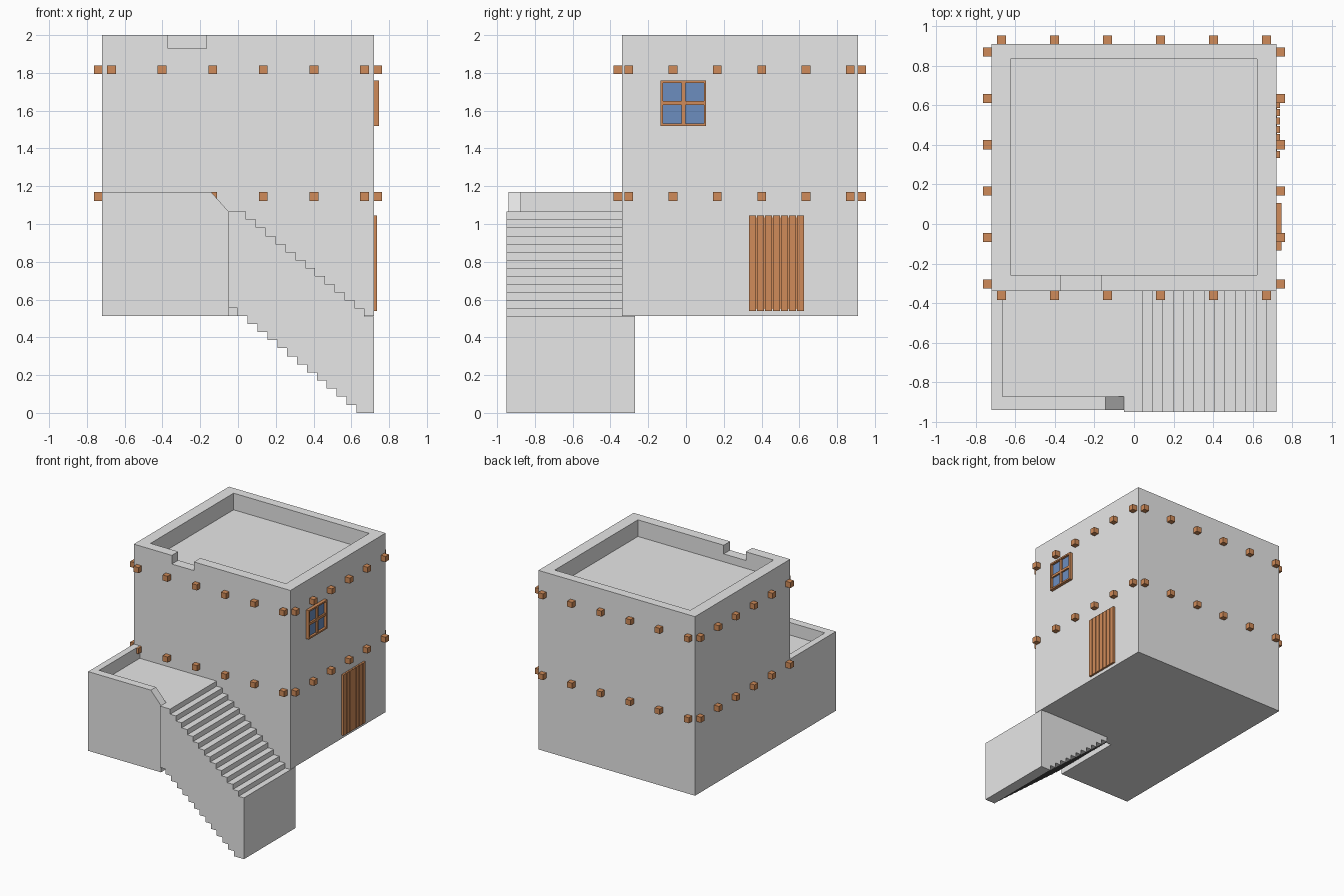
import bpy
import bmesh
from mathutils import Vector

if "Cube" in bpy.data.objects:
    bpy.data.objects.remove(bpy.data.objects["Cube"], do_unlink=True)


def material(name, rgb):
    m = bpy.data.materials.new(name)
    m.use_nodes = True
    m.diffuse_color = (*rgb, 1)
    m.node_tree.nodes["Principled BSDF"].inputs["Base Color"].default_value = (*rgb, 1)
    return m


PLASTER = material("pale plaster", (0.8, 0.8, 0.8))
WOOD = material("warm wood", (0.63, 0.26, 0.1))
GLASS = material("blue glass", (0.15, 0.27, 0.52))


def finish(name, bm, mat):
    bmesh.ops.recalc_face_normals(bm, faces=bm.faces)
    mesh = bpy.data.meshes.new(name)
    bm.to_mesh(mesh)
    bm.free()
    mesh.materials.append(mat)
    ob = bpy.data.objects.new(name, mesh)
    bpy.context.collection.objects.link(ob)
    return ob


def add_box(bm, lo, hi):
    lo, hi = Vector(lo), Vector(hi)
    verts = bmesh.ops.create_cube(bm, size=1)["verts"]
    bmesh.ops.scale(bm, vec=hi - lo, verts=verts)
    bmesh.ops.translate(bm, vec=(lo + hi) / 2, verts=verts)


def boxes(name, mat, *corners):
    bm = bmesh.new()
    for lo, hi in corners:
        add_box(bm, lo, hi)
    return finish(name, bm, mat)


def extrude_profile(name, mat, points, y0, y1):
    """Extrude an XZ outline along y."""
    bm = bmesh.new()
    face = bm.faces.new([bm.verts.new((x, y0, z)) for x, z in points])
    ext = bmesh.ops.extrude_face_region(bm, geom=[face], use_keep_orig=True)["geom"]
    moved = [g for g in ext if isinstance(g, bmesh.types.BMVert)]
    bmesh.ops.translate(bm, vec=(0, y1 - y0, 0), verts=moved)
    return finish(name, bm, mat)


def carve(ob, lo, hi):
    cutter = boxes("cutter", PLASTER, (lo, hi))
    cutter.hide_render = True
    mod = ob.modifiers.new("carve", "BOOLEAN")
    mod.operation = "DIFFERENCE"
    mod.solver = "EXACT"
    mod.object = cutter
    bpy.context.view_layer.objects.active = ob
    bpy.ops.object.modifier_apply(modifier=mod.name)
    bpy.data.objects.remove(cutter, do_unlink=True)


# House body with sunken roof and a notch in the front parapet
X, FRONT, BACK, BASE = 0.72, -0.34, 0.91, 0.512
house = boxes("house_body", PLASTER, ((-X, FRONT, BASE), (X, BACK, 2)))
carve(house, (-0.625, -0.257, 1.862), (0.622, 0.835, 2.2))
carve(house, (-0.37, -0.5, 1.928), (-0.167, -0.2, 2.2))

# Raised terrace with a low parapet that slopes down to the stairs
DECK = 1.066
terrace = extrude_profile("terrace", PLASTER, [
    (-X, BASE), (-0.05, BASE), (-0.05, DECK), (-0.143, 1.17), (-X, 1.17)], -0.94, FRONT)
carve(terrace, (-0.665, -0.873, DECK), (0.2, -0.2, 1.4))

# Staircase with stepped treads and a stepped underside
STEPS, RUN, RISE = 13, 0.0524, 0.0428
outline = [(-0.05, DECK)]
for i in range(STEPS):
    x = 0.042 + i * RUN
    outline += [(x, DECK - i * RISE), (x, DECK - (i + 1) * RISE)]
outline += [(X, DECK - STEPS * RISE), (X, 0)]
for i in range(STEPS):
    x = 0.627 - i * RUN
    outline += [(x, i * RISE), (x, (i + 1) * RISE)]
outline.append((-0.05, STEPS * RISE))
extrude_profile("staircase", PLASTER, outline, -0.95, -0.27)

# Two rows of protruding beam ends around all four walls
H, OUT, IN = 0.023, 0.043, 0.03
for name, z in (("lower_beams", 1.146), ("upper_beams", 1.817)):
    ends = []
    for i in range(6):
        x = -0.67 + i * 0.268
        y = -0.303 + i * 0.2346
        for y0, y1 in ((FRONT - OUT, FRONT + IN), (BACK - IN, BACK + OUT)):
            ends.append(((x - H, y0, z - H), (x + H, y1, z + H)))
        for x0, x1 in ((-X - OUT, -X + IN), (X - IN, X + OUT)):
            ends.append(((x0, y - H, z - H), (x1, y + H, z + H)))
    boxes(name, WOOD, *ends)

# Plank door
Y0, Y1, Z0, Z1, PLANKS = 0.333, 0.624, 0.54, 1.045, 7
pitch = (Y1 - Y0 + 0.006) / PLANKS
boxes("door_planks", WOOD, *[
    ((X - 0.01, Y0 + i * pitch, Z0), (0.737, Y0 + (i + 1) * pitch - 0.006, Z1))
    for i in range(PLANKS)])
boxes("door_backing", WOOD, ((X - 0.01, Y0 + 0.01, Z0 + 0.01), (0.724, Y1 - 0.01, Z1 - 0.01)))

# Four-pane window
A, B, LOW, TOP, EDGE, BAR = -0.134, 0.107, 1.52, 1.76, 0.013, 0.01
my, mz, x0, x1 = (A + B) / 2, (LOW + TOP) / 2, X - 0.01, 0.746
boxes("window_frame", WOOD,
      ((x0, A, LOW), (x1, A + EDGE, TOP)),
      ((x0, B - EDGE, LOW), (x1, B, TOP)),
      ((x0, A + EDGE, LOW), (x1, B - EDGE, LOW + EDGE)),
      ((x0, A + EDGE, TOP - EDGE), (x1, B - EDGE, TOP)))
boxes("window_bars", WOOD,
      ((x0, my - BAR, LOW + EDGE), (0.742, my + BAR, TOP - EDGE)),
      ((x0, A + EDGE, mz - BAR), (0.741, B - EDGE, mz + BAR)))
boxes("window_glass", GLASS, ((X - 0.002, A + 0.005, LOW + 0.005), (0.727, B - 0.005, TOP - 0.005)))
